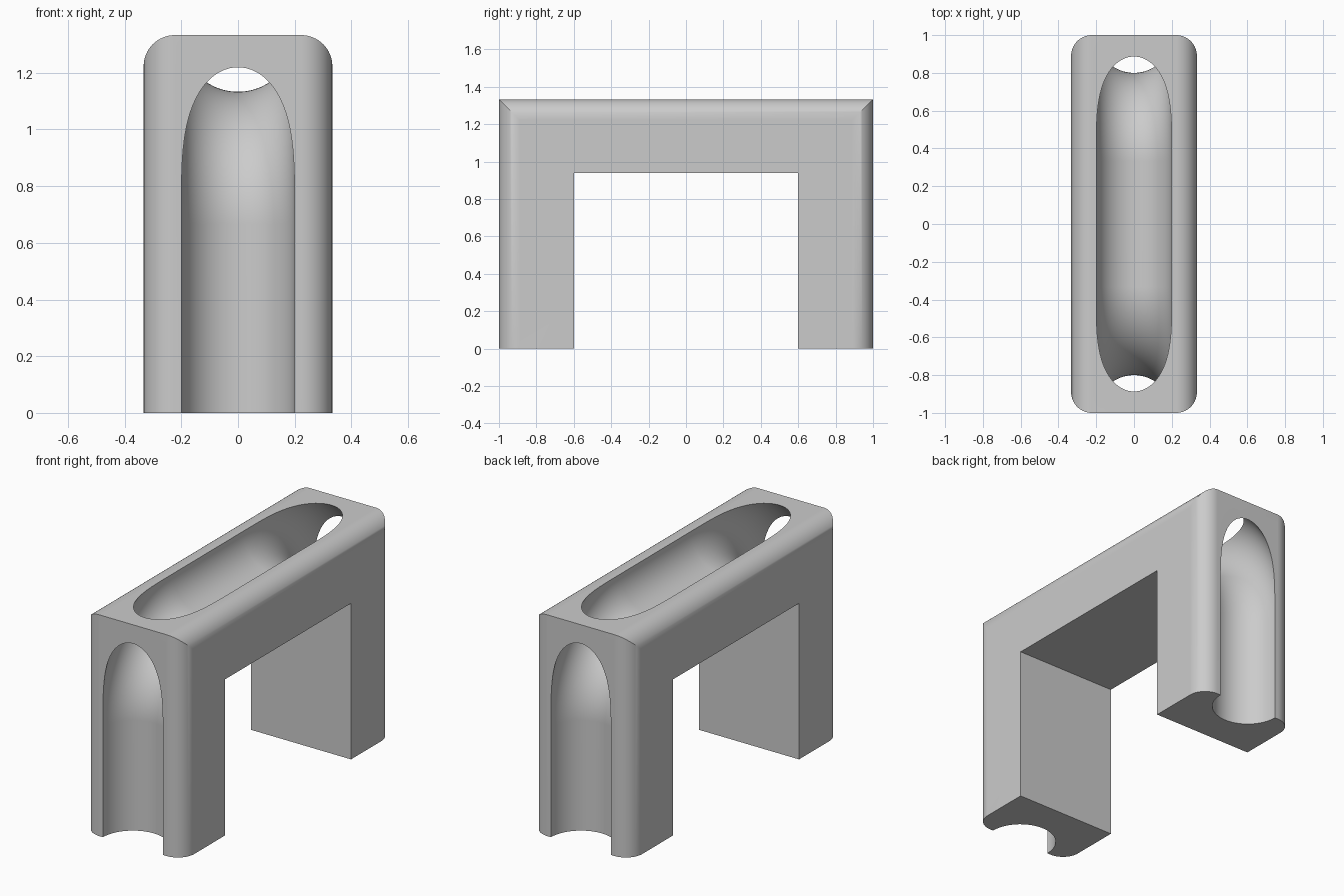
import bpy
import bmesh
from math import sin, cos, pi, radians
from mathutils import Vector

cube = bpy.data.objects.get("Cube")
if cube:
    bpy.data.objects.remove(cube, do_unlink=True)

HALF_W, HALF_L, HEIGHT = 0.333, 1.0, 1.333
FILLET = 0.11
OPEN_HALF, OPEN_TOP = 0.6, 0.94
GROOVE, BEND = 0.2, 0.667


def new_object(name, bm):
    bmesh.ops.recalc_face_normals(bm, faces=bm.faces)
    mesh = bpy.data.meshes.new(name)
    bm.to_mesh(mesh)
    bm.free()
    obj = bpy.data.objects.new(name, mesh)
    bpy.context.collection.objects.link(obj)
    return obj


def extrude(name, points, direction):
    """Prism from a closed outline."""
    bm = bmesh.new()
    face = bm.faces.new([bm.verts.new(p) for p in points])
    result = bmesh.ops.extrude_face_region(bm, geom=[face], use_keep_orig=True)
    verts = [g for g in result["geom"] if isinstance(g, bmesh.types.BMVert)]
    bmesh.ops.translate(bm, verts=verts, vec=direction)
    return new_object(name, bm)


def arc(cx, cy, start, steps=16):
    """Quarter-circle fillet points."""
    return [(cx + FILLET * cos(start + pi / 2 * i / steps),
             cy + FILLET * sin(start + pi / 2 * i / steps)) for i in range(steps + 1)]


def tube(name, path, radius, sides=64):
    """Round tube along a path of (y, z, angle) in the x = 0 plane."""
    bm = bmesh.new()
    rings = []
    for y, z, a in path:
        outward = Vector((0, cos(a), sin(a)))
        ring = []
        for k in range(sides):
            t = 2 * pi * (k + 0.5) / sides
            offset = outward * (radius * cos(t)) + Vector((radius * sin(t), 0, 0))
            ring.append(bm.verts.new(Vector((0, y, z)) + offset))
        rings.append(ring)
    for a, b in zip(rings, rings[1:]):
        for k in range(sides):
            n = (k + 1) % sides
            bm.faces.new((a[k], a[n], b[n], b[k]))
    bm.faces.new(rings[0])
    bm.faces.new(rings[-1])
    return new_object(name, bm)


def boolean(target, cutter, operation):
    cutter.hide_render = True
    mod = target.modifiers.new(operation.title(), "BOOLEAN")
    mod.operation = operation
    mod.solver = "EXACT"
    mod.object = cutter
    bpy.context.view_layer.objects.active = target
    bpy.ops.object.modifier_apply(modifier=mod.name)
    bpy.data.objects.remove(cutter, do_unlink=True)


# Block with rounded long top edges
cx, cz, cy = HALF_W - FILLET, HEIGHT - FILLET, HALF_L - FILLET
outline = [(-HALF_W, 0), (HALF_W, 0)] + arc(cx, cz, 0) + arc(-cx, cz, pi / 2)
body = extrude("bridge_body", [(x, -HALF_L, z) for x, z in outline], (0, 2 * HALF_L, 0))

# Rounded vertical corners, mitred into the top edges
plan = arc(cx, cy, 0) + arc(-cx, cy, pi / 2) + arc(-cx, -cy, pi) + arc(cx, -cy, 1.5 * pi)
boolean(body, extrude("plan_cutter", [(x, y, -0.2) for x, y in plan], (0, 0, 2)), "INTERSECT")

# Opening between the legs
gap = [(-OPEN_HALF, -0.2), (OPEN_HALF, -0.2), (OPEN_HALF, OPEN_TOP), (-OPEN_HALF, OPEN_TOP)]
boolean(body, extrude("opening_cutter", [(-1, y, z) for y, z in gap], (2, 0, 0)), "DIFFERENCE")

# Round groove running up one leg, over the top and down the other
STEPS = 40
bend = [(HALF_L - BEND + BEND * cos(a), HEIGHT - BEND + BEND * sin(a), a)
        for a in (pi / 2 * i / STEPS for i in range(STEPS + 1))]
half = [(HALF_L, -0.2, 0)] + bend
path = half + [(-y, z, pi - a) for y, z, a in reversed(half)]
boolean(body, tube("groove_cutter", path, GROOVE), "DIFFERENCE")

# Grey material
grey = bpy.data.materials.new("grey")
grey.use_nodes = True
colour = (0.6, 0.6, 0.6, 1)
grey.diffuse_color = colour
grey.node_tree.nodes["Principled BSDF"].inputs["Base Color"].default_value = colour
body.data.materials.clear()
body.data.materials.append(grey)

# Smooth curves, crisp edges
bpy.ops.object.select_all(action="DESELECT")
body.select_set(True)
bpy.context.view_layer.objects.active = body
bpy.ops.object.shade_smooth_by_angle(angle=radians(30))
weighted = body.modifiers.new("Weighted Normals", "WEIGHTED_NORMAL")
weighted.keep_sharp = True
